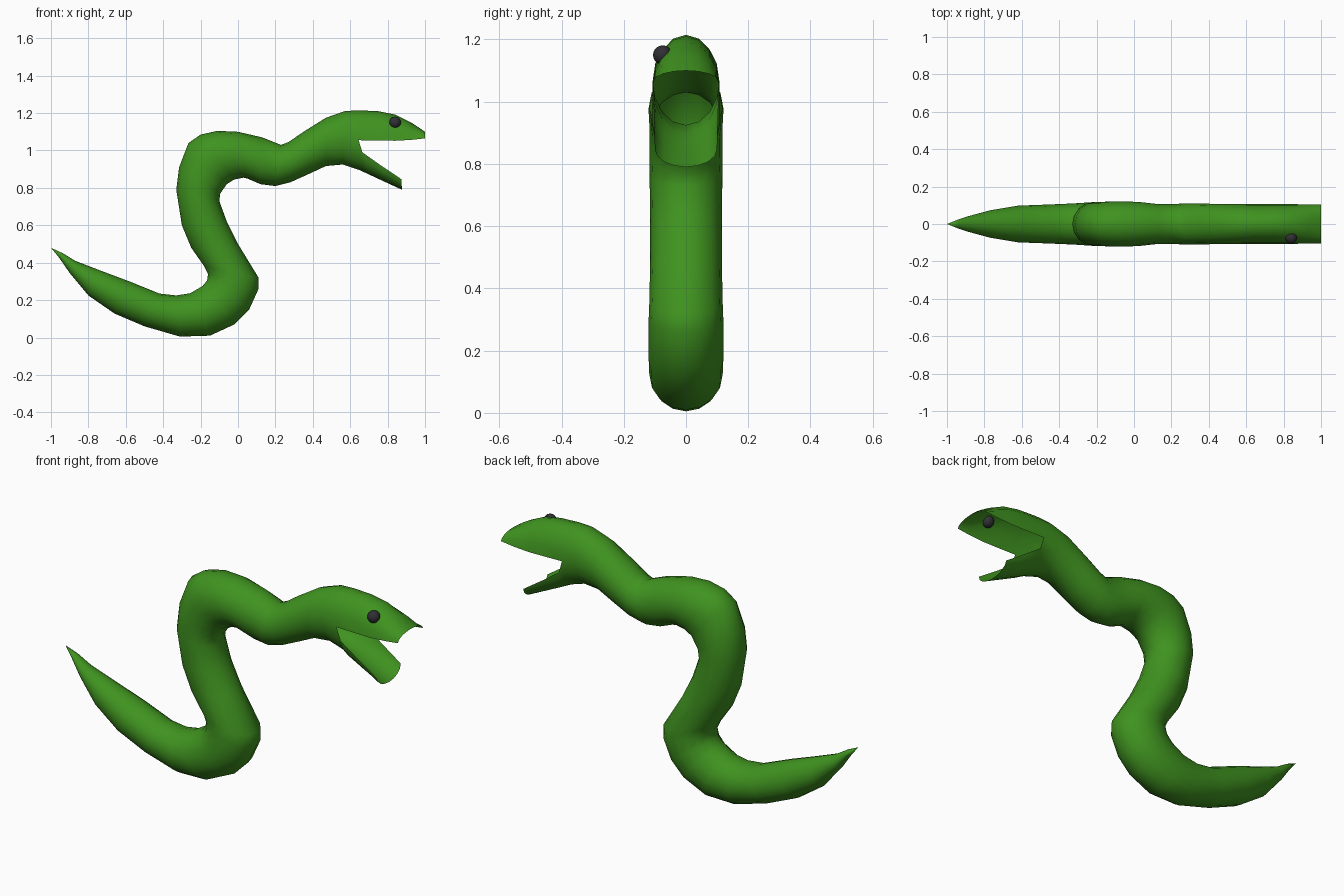
import bpy, bmesh, math
from mathutils import Vector

if "Cube" in bpy.data.objects:
    bpy.data.objects.remove(bpy.data.objects["Cube"])

SEG = 16

def material(name, rgb):
    m = bpy.data.materials.new(name)
    m.diffuse_color = (*rgb, 1)
    m.use_nodes = True
    m.node_tree.nodes["Principled BSDF"].inputs["Base Color"].default_value = m.diffuse_color
    return m

def arc(bm, mid, tip, w, a0, a1, closed=False):
    """Elliptic arc of verts; (mid, tip) are xz points, w is the half width in y."""
    n = round(abs(a1 - a0) / (2 * math.pi) * SEG)
    verts = []
    for i in range(n if closed else n + 1):
        a = a0 + (a1 - a0) * i / n
        s = math.sin(a)
        verts.append(bm.verts.new((mid[0] + (tip[0] - mid[0]) * s, w * math.cos(a),
                                   mid[1] + (tip[1] - mid[1]) * s)))
    return verts

def bridge(bm, a, b, closed=False):
    n = len(a)
    for i in range(n if closed else n - 1):
        j = (i + 1) % n
        bm.faces.new((a[i], a[j], b[j], b[i]))

# Body rings: upper x, z, lower x, z, half width
rings = [
    (-.935, .45, -.955, .425, .022), (-.87, .41, -.90, .345, .042),
    (-.74, .36, -.80, .225, .073), (-.58, .30, -.66, .128, .098),
    (-.42, .235, -.50, .06, .104), (-.33, .225, -.31, .005, .11),
    (-.255, .237, -.15, .01, .118), (-.19, .275, -.02, .07, .12),
    (-.165, .305, .06, .15, .12), (-.16, .34, .11, .26, .12),
    (-.18, .38, .11, .32, .118), (-.25, .48, .0, .50, .115),
    (-.30, .60, -.06, .62, .115), (-.33, .79, -.10, .73, .117),
    (-.315, .91, -.095, .77, .118), (-.265, 1.04, -.06, .82, .118),
    (-.20, 1.085, -.02, .845, .12), (-.11, 1.105, .03, .855, .12),
    (.0, 1.10, .05, .85, .118), (.13, 1.07, .12, .82, .107),
    (.23, 1.03, .20, .81, .107), (.27, 1.045, .28, .83, .11),
    (.35, 1.10, .38, .875, .109), (.47, 1.175, .47, .917, .107),
    (.57, 1.21, .56, .925, .107), (.64, 1.215, .65, .895, .106),
]
bm = bmesh.new()
tip = bm.verts.new((-1, 0, .48))
prev = None
for ux, uz, lx, lz, w in rings:
    mid = ((ux + lx) / 2, (uz + lz) / 2)
    ring = arc(bm, mid, (ux, uz), w, 0, 2 * math.pi, True)
    if prev:
        bridge(bm, prev, ring, True)
    else:
        for i in range(SEG):
            bm.faces.new((tip, ring[(i + 1) % SEG], ring[i]))
    prev = ring
mouth = prev
half = SEG // 2

# Upper jaw: open half shell, lip x, z, crown x, z, half width
last = mouth[:half + 1]
for x, zlip, xt, zt, w in [(.75, 1.053, .75, 1.21, .106), (.84, 1.052, .84, 1.192, .106),
                           (.93, 1.057, .93, 1.147, .105), (1, 1.065, 1, 1.10, .104)]:
    cur = arc(bm, (x, zlip), (xt, zt), w, 0, math.pi)
    bridge(bm, last, cur)
    last = cur

# Lower jaw: open trough
last = mouth[half:] + mouth[:1]
for x, zlip, xb, zb, w in [(.665, .99, .70, .872, .104), (.76, .923, .79, .83, .102),
                           (.873, .847, .877, .79, .1)]:
    cur = arc(bm, (x, zlip), (xb, zb), w, math.pi, 0)
    bridge(bm, last, cur)
    last = cur

bmesh.ops.recalc_face_normals(bm, faces=bm.faces)
# keep the skin facing outwards
bm.faces.ensure_lookup_table()
low = min(bm.faces, key=lambda f: f.calc_center_median().z)
if low.normal.z > 0:
    bmesh.ops.reverse_faces(bm, faces=bm.faces)
mesh = bpy.data.meshes.new("snake_body")
bm.to_mesh(mesh)
bm.free()
body = bpy.data.objects.new("snake_body", mesh)
bpy.context.collection.objects.link(body)
mesh.materials.append(material("green_skin", (.05, .29, .014)))
mesh.shade_smooth()

# Single eye on the front side
bpy.ops.mesh.primitive_uv_sphere_add(segments=16, ring_count=10, radius=.031,
                                     location=(.84, -.075, 1.15))
eye = bpy.context.object
eye.name = "eye"
eye.data.materials.append(material("eye_dark", (.03, .03, .035)))
eye.data.shade_smooth()
